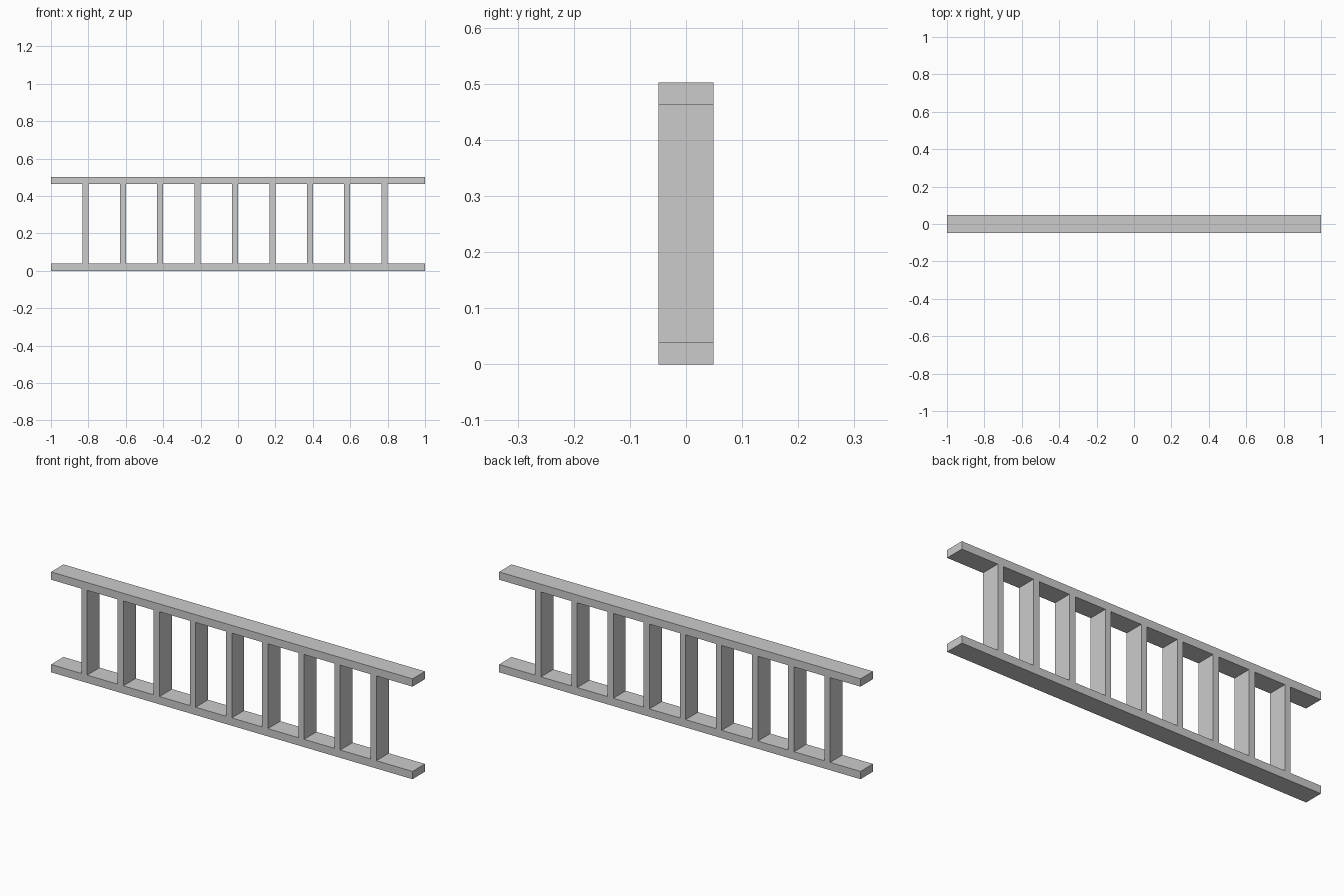
import bpy

if "Cube" in bpy.data.objects:
    bpy.data.objects.remove(bpy.data.objects["Cube"])

DEPTH = 0.098
HEIGHT = 0.502
RAIL = 0.039
POST = 0.032


def box(name, x, z, width, height):
    bpy.ops.mesh.primitive_cube_add(size=1, location=(x, 0, z))
    obj = bpy.context.object
    obj.name = name
    obj.scale = (width, DEPTH, height)
    bpy.ops.object.transform_apply(location=False, rotation=False, scale=True)
    return obj


# Long horizontal rails
box("bottom_rail", 0, RAIL / 2, 2, RAIL)
box("top_rail", 0, HEIGHT - RAIL / 2, 2, RAIL)

# Nine evenly spaced posts, set slightly towards the left
for i in range(9):
    box(f"post_{i + 1}", -0.816 + 0.2 * i, HEIGHT / 2, POST, HEIGHT - 2 * RAIL)
